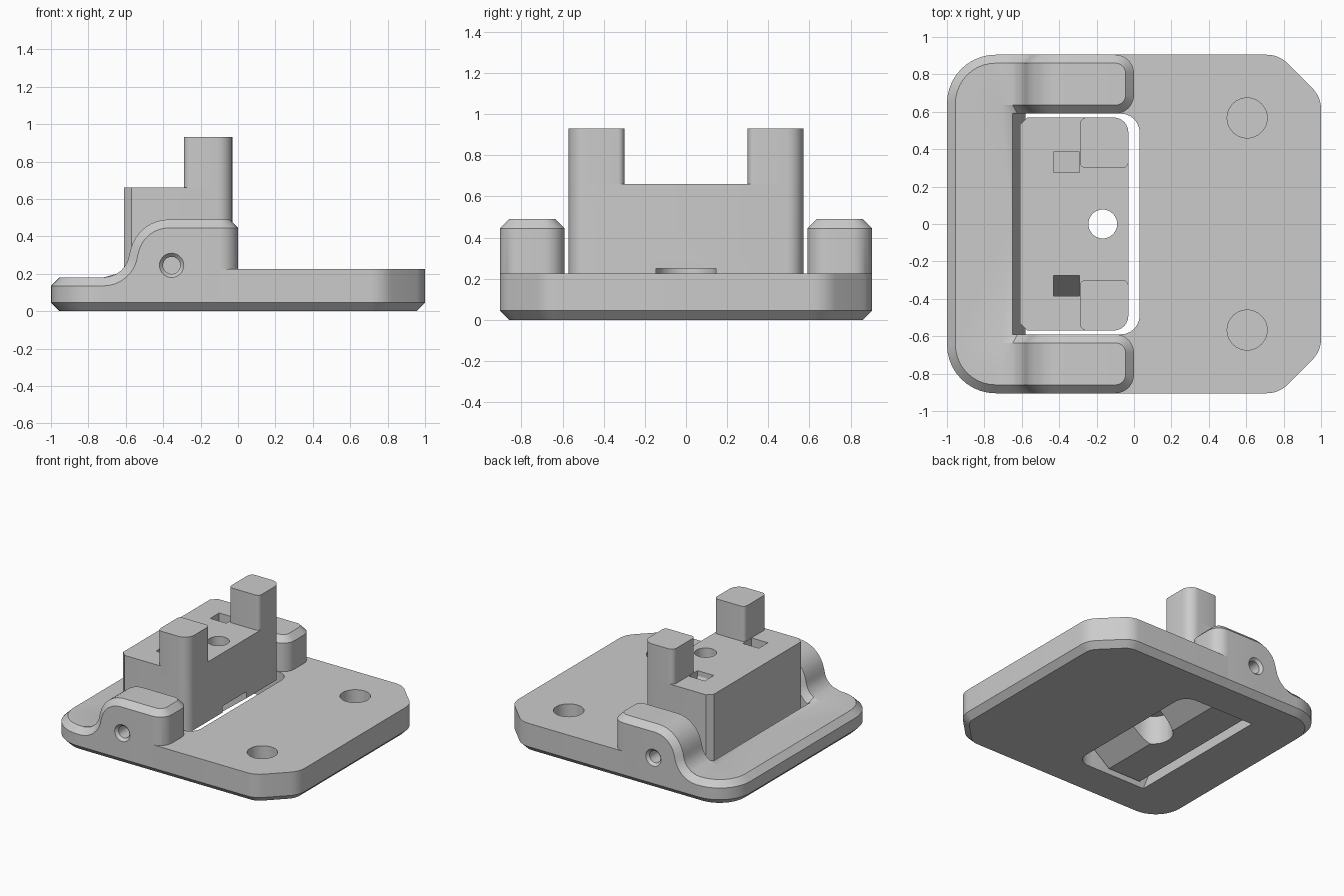
import bpy, bmesh, math
from mathutils import Vector

if "Cube" in bpy.data.objects:
    bpy.data.objects.remove(bpy.data.objects["Cube"])

C = 0.045  # chamfer size
grey = bpy.data.materials.new("plain grey")
grey.diffuse_color = (0.6, 0.6, 0.6, 1)
grey.use_nodes = True
grey.node_tree.nodes["Principled BSDF"].inputs["Base Color"].default_value = grey.diffuse_color


def polar(cx, cy, r, deg):
    a = math.radians(deg)
    return cx + r * math.cos(a), cy + r * math.sin(a)


def finish(name, bm):
    bmesh.ops.remove_doubles(bm, verts=bm.verts, dist=1e-5)
    bmesh.ops.recalc_face_normals(bm, faces=bm.faces)
    me = bpy.data.meshes.new(name)
    bm.to_mesh(me)
    bm.free()
    me.materials.append(grey)
    ob = bpy.data.objects.new(name, me)
    bpy.context.collection.objects.link(ob)
    return ob


def activate(ob):
    bpy.ops.object.select_all(action='DESELECT')
    ob.select_set(True)
    bpy.context.view_layer.objects.active = ob


def cut(ob, cutter):
    m = ob.modifiers.new("cut", 'BOOLEAN')
    m.operation, m.solver, m.object = 'DIFFERENCE', 'EXACT', cutter
    activate(ob)
    bpy.ops.object.modifier_apply(modifier=m.name)
    bpy.data.objects.remove(cutter)


def smooth(ob):
    activate(ob)
    bpy.ops.object.shade_smooth_by_angle(angle=math.radians(28))


def rounded(corners, seg=6):
    """Outline from (x, y, radius) corners."""
    out, n = [], len(corners)
    for i, (x, y, r) in enumerate(corners):
        p = Vector((x, y))
        if r == 0:
            out.append((x, y))
            continue
        a = (Vector(corners[i - 1][:2]) - p).normalized()
        b = (Vector(corners[(i + 1) % n][:2]) - p).normalized()
        half = math.acos(max(-1, min(1, a.dot(b)))) / 2
        mid = p + (a + b).normalized() * (r / math.sin(half))
        u = p + a * (r / math.tan(half)) - mid
        v = p + b * (r / math.tan(half)) - mid
        a0 = math.atan2(u.y, u.x)
        sweep = math.atan2(u.x * v.y - u.y * v.x, u.dot(v))
        for k in range(seg + 1):
            out.append(polar(mid.x, mid.y, r, math.degrees(a0 + sweep * k / seg)))
    return out


def loft(name, loops):
    """Solid through stacked loops of 3D points."""
    bm = bmesh.new()
    rings = [[bm.verts.new(p) for p in l] for l in loops]
    n = len(rings[0])
    for lo, hi in zip(rings, rings[1:]):
        for i in range(n):
            j = (i + 1) % n
            bm.faces.new((lo[i], lo[j], hi[j], hi[i]))
    bm.faces.new(rings[0][::-1])
    bm.faces.new(rings[-1])
    return finish(name, bm)


def prism(name, pts, z0, z1):
    return loft(name, [[(x, y, z) for x, y in pts] for z in (z0, z1)])


def cylinder(name, x, y, r, z0, z1):
    return prism(name, [polar(x, y, r, k * 7.5) for k in range(48)], z0, z1)


# Flat deck with cut corners and a chamfered underside
def deck_outline(c):
    w, e, s, r = 0.905 - c, 1 - c, 1.68 - c * math.sqrt(2), 0.157 - c
    right = [(s - w, w, r), (e, s - e, r)]
    low = [(x, -y, q) for x, y, q in right[::-1]]
    return rounded([(-0.1, w, 0)] + right + low + [(-0.1, -w, 0)])


deck = loft("deck", [[(x, y, z) for x, y in deck_outline(c)]
                     for c, z in ((C, 0), (0, C), (0, 0.225))])
cut(deck, prism("slot", rounded([(-0.3, -0.59, 0), (0.03, -0.59, 0.1),
                                 (0.03, 0.59, 0.1), (-0.3, 0.59, 0)]), -0.1, 0.5))
for s in (1, -1):
    cut(deck, cylinder("socket", 0.605, s * 0.567, 0.107, 0.1, 0.4))
smooth(deck)

# Hinge body: front lip rising into two arms, made as one half and mirrored
profile = []  # (top x, top z, low x, low z)
for k in range(9):
    a = -90 + k * 83.5 / 8
    profile.append(polar(-0.72, 0.32, 0.14, a) + polar(-0.72, 0.32, 0.14 + C, a))
for k in range(1, 11):
    a = 173.5 - k * 8.35
    profile.append(polar(-0.37, 0.28, 0.21, a) + polar(-0.37, 0.28, 0.21 - C, a))
profile.append((-0.1, 0.49, -0.1, 0.49 - C))


def station(low, top, bot, mid=None):
    mid = mid or low[:2]
    return ((*bot, 0), (*mid, C), low, top)


outer = [station((-1, 0, 0.18 - C), (C - 1, 0, 0.18), (C - 1, 0))]
for k in range(11):
    lo = polar(-0.74, 0.645, 0.26, 180 - 9 * k)
    hi = polar(-0.74, 0.645, 0.26 - C, 180 - 9 * k)
    outer.append(station((*lo, 0.18 - C), (*hi, 0.18), hi))
first = len(outer)
outer += [station((c, 0.905, d), (a, 0.905 - C, b), (c, 0.905 - C)) for a, b, c, d in profile]
end = []
for cy, a0 in ((0.805, 90), (0.69, 0)):
    for k in range(9):
        a = a0 - k * 11.25
        if a in (90, -90):
            continue
        lo, hi = polar(-0.1, cy, 0.1, a), polar(-0.1, cy, 0.1 - C, a)
        end.append(station((*lo, 0.49 - C), (*hi, 0.49), (lo[0], min(lo[1], 0.86))))
K = 3
inner = [station((c, 0.59, d), (a, 0.59 + C, b), (max(c, -0.58), 0.59),
                 (max(c, -0.5975), 0.59)) for a, b, c, d in profile[K:]][::-1]
lip_end = station((-0.65, 0.59, 0.18), (-0.71, 0.635, 0.18), (-0.58, 0.59), (-0.5975, 0.59))
lip_mid = station((-0.65, 0, 0.18), (-0.65, 0, 0.18), (-0.58, 0), (-0.5975, 0))

bm = bmesh.new()
cols = [[bm.verts.new(p) for p in s] for s in outer + end + inner + [lip_end, lip_mid]]
for i, (a, b) in enumerate(zip(cols, cols[1:])):
    for l in range(2 if i == len(cols) - 2 else 3):
        bm.faces.new((a[l], b[l], b[l + 1], a[l + 1]))
bm.faces.new([c[0] for c in cols])
o = cols[first:first + len(profile)]
e = cols[first + len(profile):first + len(profile) + len(end)]
i0 = first + len(profile) + len(end)
inn = cols[i0:i0 + len(inner)][::-1]
le, lm = cols[-2], cols[-1]
for k in range(K, len(profile) - 1):
    bm.faces.new((o[k][3], o[k + 1][3], inn[k + 1 - K][3], inn[k - K][3]))
bm.faces.new([o[-1][3]] + [c[3] for c in e] + [inn[-1][3]])
bm.faces.new([c[3] for c in o[:K + 1]] + [inn[0][3], le[3]])
bm.faces.new([c[3] for c in cols[:first + 1]] + [le[3], le[2], lm[2]])
bmesh.ops.delete(bm, geom=[v for v in bm.verts if not v.link_faces], context='VERTS')
hinge = finish("hinge_body", bm)
m = hinge.modifiers.new("mirror", 'MIRROR')
m.use_axis = (False, True, False)
activate(hinge)
bpy.ops.object.modifier_apply(modifier=m.name)
bm = bmesh.new()
bm.from_mesh(hinge.data)
bmesh.ops.recalc_face_normals(bm, faces=bm.faces)
bm.to_mesh(hinge.data)
bm.free()

# Pivot bores with flared mouths
for s in (1, -1):
    rings = ((0.5, 0.046), (0.885, 0.046), (0.925, 0.084))
    cut(hinge, loft("bore", [[(x, s * y, z) for x, z in
                              (polar(-0.355, 0.245, r, k * 11.25) for k in range(32))]
                             for y, r in rings]))
smooth(hinge)

# Pivoting block, its underside sloped at both ends
block = prism("block", rounded([(-0.61, -0.53, 0), (-0.57, -0.57, 0), (-0.03, -0.57, 0.08),
                                (-0.03, 0.57, 0.08), (-0.57, 0.57, 0), (-0.61, 0.53, 0)]),
              0.03, 0.66)
bm = bmesh.new()
bm.from_mesh(block.data)
for co, no in (((-0.61, 0, 0.14), (-0.11, 0, -0.08)), ((-0.03, 0, 0.2), (0.17, 0, -0.22))):
    bmesh.ops.bisect_plane(bm, geom=bm.verts[:] + bm.edges[:] + bm.faces[:],
                           plane_co=co, plane_no=no, clear_outer=True)
    bmesh.ops.holes_fill(bm, edges=[x for x in bm.edges if x.is_boundary], sides=0)
bmesh.ops.recalc_face_normals(bm, faces=bm.faces)
bm.to_mesh(block.data)
bm.free()
cut(block, cylinder("screw_hole", -0.167, 0, 0.077, -0.1, 0.8))
cut(block, prism("channel", rounded([(-0.312, -0.145, 0.144), (0.1, -0.145, 0),
                                     (0.1, 0.145, 0), (-0.312, 0.145, 0.144)]), -0.1, 0.25))
for s in (1, -1):
    side = ((0.275, 0.62), (0.385, 0.42), (0.385, 0.8), (0.275, 0.8))
    cut(block, loft("pocket", [[(x, s * y, z) for y, z in side] for x in (-0.43, -0.292)]))
smooth(block)

# Upright posts on the block
for s, side in ((1, "back"), (-1, "front")):
    pts = rounded([(-0.29, 0.3, 0.03), (-0.03, 0.3, 0.03), (-0.03, 0.57, 0.08), (-0.29, 0.57, 0.04)])
    smooth(prism(side + "_post", [(x, s * y) for x, y in pts], 0.6, 0.93))
